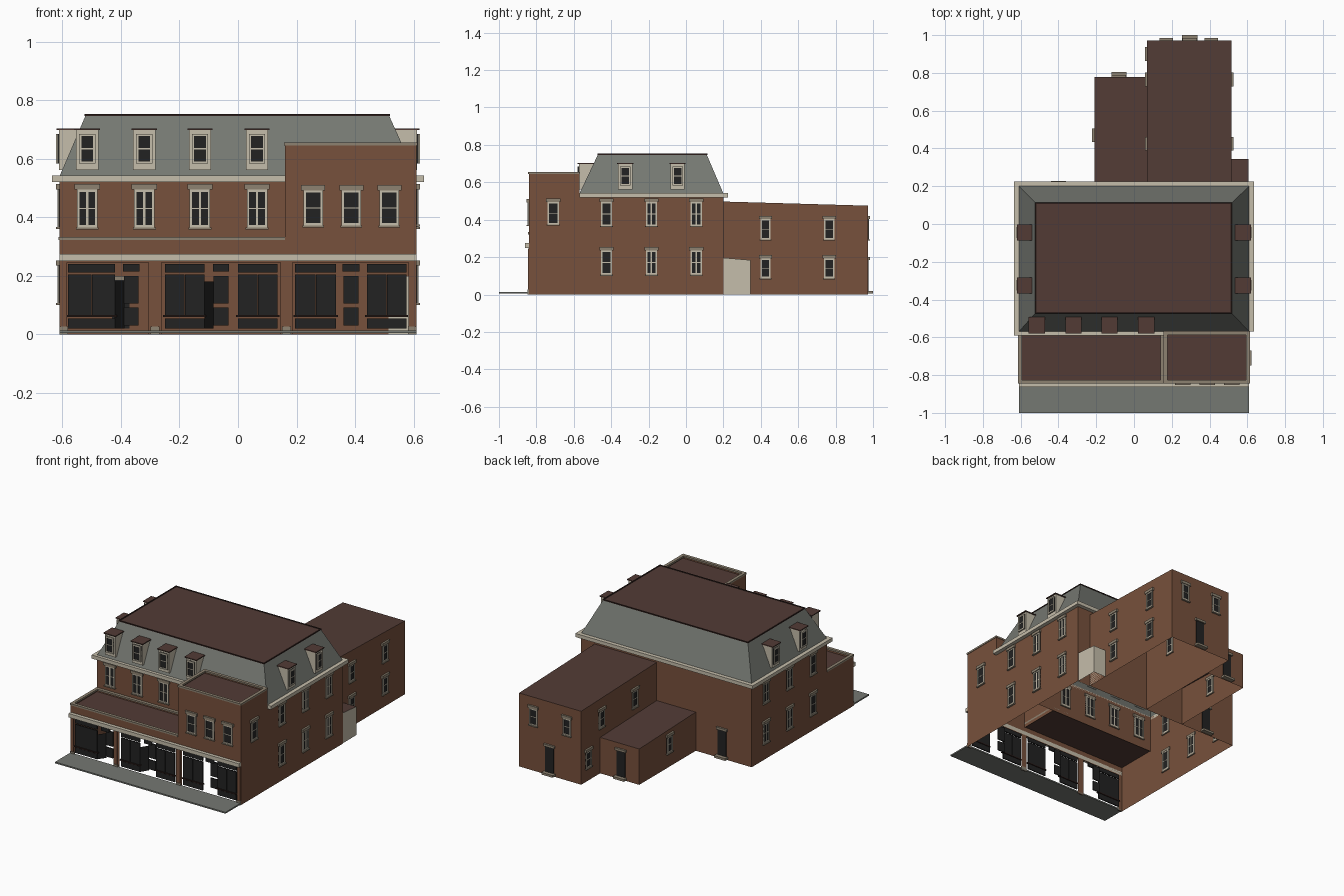
import bpy, bmesh, math
from mathutils import Matrix, Vector

cube = bpy.data.objects.get("Cube")
if cube:
    bpy.data.objects.remove(cube, do_unlink=True)


def material(name, r, g, b):
    m = bpy.data.materials.new(name)
    m.use_nodes = True
    m.diffuse_color = (r, g, b, 1)
    m.node_tree.nodes["Principled BSDF"].inputs["Base Color"].default_value = (r, g, b, 1)
    return m


BRICK = material("red brown brick", .185, .082, .045)
SLATE = material("grey slate", .178, .188, .168)
ROOF = material("dark brown roofing", .084, .044, .036)
CREAM = material("cream trim", .56, .51, .405)
STONE = material("weathered stone", .27, .225, .165)
GLASS = material("black glass", .016, .016, .016)
EDGE = material("roof edging", .024, .012, .010)

# Outward direction and turn of each side of the building
ANGLE = {"front": 0, "right": 90, "back": 180, "left": -90}
OUT = {"front": (0, -1, 0), "right": (1, 0, 0), "back": (0, 1, 0), "left": (-1, 0, 0)}


def spot(side, depth, along, z=0):
    """World point on a wall plane of the given side."""
    if side in ("front", "back"):
        return Vector((along, depth, z))
    return Vector((depth, along, z))


class Part:
    """Collects boxes and flat faces into one named object."""

    def __init__(self, name):
        self.name, self.bm, self.mats = name, bmesh.new(), []

    def paint(self, faces, mat):
        if mat not in self.mats:
            self.mats.append(mat)
        for f in faces:
            f.material_index = self.mats.index(mat)

    def box(self, x, y, z, mat):
        lo, hi = Vector((x[0], y[0], z[0])), Vector((x[1], y[1], z[1]))
        m = Matrix.Translation((lo + hi) / 2) @ Matrix.Diagonal((*(hi - lo), 1))
        made = bmesh.ops.create_cube(self.bm, size=1, matrix=m)
        self.paint({f for v in made["verts"] for f in v.link_faces}, mat)

    def face(self, points, mat, out):
        f = self.bm.faces.new([self.bm.verts.new(p) for p in points])
        f.normal_update()
        if f.normal.dot(Vector(out)) < 0:
            f.normal_flip()
        self.paint([f], mat)

    def wall(self, side, depth, outline, mat=BRICK):
        self.face([spot(side, depth, a, z) for a, z in outline], mat, OUT[side])

    def ring(self, x, y, z, t, mat):
        """Four bars round a rectangle, t wide."""
        for ys in ((y[0], y[0] + t), (y[1] - t, y[1])):
            self.box(x, ys, z, mat)
        for xs in ((x[0], x[0] + t), (x[1] - t, x[1])):
            self.box(xs, (y[0] + t, y[1] - t), z, mat)

    def done(self, matrix=Matrix()):
        mesh = bpy.data.meshes.new(self.name)
        self.bm.to_mesh(mesh)
        self.bm.free()
        for m in self.mats:
            mesh.materials.append(m)
        ob = bpy.data.objects.new(self.name, mesh)
        ob.matrix_world = matrix
        bpy.context.scene.collection.objects.link(ob)


def placed(side, depth, along):
    turn = Matrix.Rotation(math.radians(ANGLE[side]), 4, "Z")
    return Matrix.Translation(spot(side, depth, along)) @ turn


def rect(a, b, z0, z1):
    return [(a, z0), (b, z0), (b, z1), (a, z1)]


def sash(p, w, z0, z1, bars, y=0):
    """Glass in a cream frame, with glazing bars."""
    h, t, mid = w / 2, .008, (z0 + z1) / 2
    p.box((-h, h), (y - .003, y + .003), (z0, z1), GLASS)
    for s in (-1, 1):
        x = s * (h - t / 2)
        p.box((x - t / 2, x + t / 2), (y - .007, y + .007), (z0, z1), CREAM)
    for z in (z0, z1 - t):
        p.box((t - h, h - t), (y - .007, y + .007), (z, z + t), CREAM)
    if "h" in bars:
        p.box((t - h, h - t), (y - .005, y + .005), (mid - .002, mid + .002), CREAM)
    if "v" in bars:
        p.box((-.004, .004), (y - .006, y + .006), (z0 + t, z1 - t), CREAM)


def window(name, side, depth, along, z0, z1, w=.062, bars="h"):
    p = Part(name)
    sash(p, w, z0, z1, bars)
    p.box((-w / 2 - .008, w / 2 + .008), (-.012, .008), (z1, z1 + .018), STONE)
    p.box((-w / 2 - .004, w / 2 + .004), (-.012, .008), (z0 - .007, z0), STONE)
    p.done(placed(side, depth, along))


def door(name, depth, along):
    p = Part(name)
    p.box((-.03, .03), (-.004, .004), (.02, .185), GLASS)
    p.box((-.038, .038), (-.012, .008), (.185, .2), STONE)
    p.box((-.04, .04), (-.028, 0), (.006, .02), STONE)
    p.done(placed("back", depth, along))


def dormer(name, side, depth, along):
    """Wedge-sided dormer with a flat cap, running back into the slope."""
    p = Part(name)
    h, z0, z1 = .038, .562, .698
    for s in (-h, h):
        p.face([(s, 0, z0), (s, 0, z1), (s, .08, z1), (s, .015, z0)], CREAM, (s, 0, 0))
    p.face([(-h, 0, z0), (h, 0, z0), (h, 0, z1), (-h, 0, z1)], CREAM, (0, -1, 0))
    p.face([(-h, 0, z0), (h, 0, z0), (h, .015, z0), (-h, .015, z0)], CREAM, (0, 0, -1))
    sash(p, .056, .583, .685, "h", -.002)
    p.box((-.043, .043), (-.008, .08), (z1, z1 + .006), ROOF)
    p.done(placed(side, depth, along))


# Outer walls, open underneath
W, F, M, B, T = .61, -.84, -.57, .2, .16
walls = Part("main_walls")
for side, x, top in (("right", W, .655), ("left", -W, .33)):
    walls.wall(side, x, rect(M, B, 0, .54))
    walls.wall(side, x, rect(F, M, 0, top))
walls.wall("back", B, rect(-W, W, 0, .54))
walls.wall("front", M, rect(-W, W, .3, .54))
walls.wall("back", M, rect(T, W, .54, .655))
walls.wall("left", T, rect(F, M, .3, .655))
walls.wall("front", F, rect(-W, W, .245, .33))
walls.wall("front", F, rect(T, W, .33, .655))
walls.done()

# Front roofs behind their parapets
flat = Part("front_roofs")
for x, z in (((-W, T), .305), ((T, W), .63)):
    flat.face([(x[0], F, z), (x[1], F, z), (x[1], M, z), (x[0], M, z)], ROOF, (0, 0, 1))
flat.done()
cap = Part("parapet_caps")
cap.ring((-W - .003, T), (F - .005, M), (.322, .333), .02, STONE)
cap.ring((T - .003, W + .003), (F - .005, M + .003), (.645, .656), .02, STONE)
cap.done()

# Mansard roof
mansard = Part("mansard_roof")
low = [(-W, M, .54), (W, M, .54), (W, B, .54), (-W, B, .54)]
high = [(-.52, -.47, .75), (.515, -.47, .75), (.515, .11, .75), (-.52, .11, .75)]
for i, side in enumerate(("front", "right", "back", "left")):
    j = (i + 1) % 4
    mansard.face([low[i], low[j], high[j], high[i]], SLATE, OUT[side])
mansard.face(high, ROOF, (0, 0, 1))
mansard.ring((-.524, .519), (-.474, .114), (.746, .753), .008, EDGE)
mansard.done()

# Cornices
eaves = Part("eaves_cornice")
eaves.box((-.635, T), (-.59, M), (.52, .543), CREAM)
eaves.box((-.635, .635), (B, .225), (.52, .543), CREAM)
for x in ((-.635, -W), (W, .635)):
    eaves.box(x, (M, B), (.52, .543), CREAM)
eaves.done()
shop_cornice = Part("shop_cornice")
shop_cornice.box((-W, W), (-.862, F), (.25, .275), CREAM)
shop_cornice.done()

# Shop front: brick piers, then glazing standing free between them
piers = Part("shop_piers")
for a, b in ((-W, -.588), (-.305, -.262), (.145, .186), (.583, W)):
    piers.wall("front", F, rect(a, b, 0, .245))
    mid = min(max((a + b) / 2, -.595), .595)
    piers.box((mid - .015, mid + .015), (F - .008, F), (0, .026), STONE)
    piers.box((mid - .01, mid + .01), (F - .005, F), (.026, .245), BRICK)
piers.done()
shop = Part("shop_glazing")
for a, b in ((-.58, -.42), (-.25, -.115), (0, .135), (.195, .335), (.44, .575)):
    y, m = (F, F + .008), (a + b) / 2
    shop.box((a, b), y, (.212, .24), GLASS)
    shop.box((a, m - .001), y, (.066, .205), GLASS)
    shop.box((m + .001, b), y, (.066, .205), GLASS)
    shop.box((a, b), y, (.02, .055), GLASS)
    shop.box((a - .006, b + .006), (F - .006, F + .008), (.059, .066), EDGE)
for a, b in ((-.39, -.34), (-.083, -.033), (.36, .412)):
    y = (-.795, -.788)
    shop.box((a - .003, b + .003), (F, F + .008), (.214, .24), GLASS)
    shop.box((a, b), y, (.105, .2), GLASS)
    shop.box((a, b), y, (.03, .092), GLASS)
for a, b in ((-.422, -.387), (-.115, -.084)):
    shop.face([(a, F, .02), (b, -.79, .02), (b, -.79, .18), (a, F, .18)], GLASS, (1, -1, 0))
shop.done()

# Rear wings with gently falling roofs, and the pale side porch
def wing(name, x, y, z0, z1, mat, front=False):
    p = Part(name)
    slope = [(y[0], 0), (y[1], 0), (y[1], z1), (y[0], z0)]
    p.wall("left", x[0], slope, mat)
    p.wall("right", x[1], slope, mat)
    p.wall("back", y[1], rect(x[0], x[1], 0, z1), mat)
    if front:
        p.wall("front", y[0], rect(x[0], x[1], 0, z0), mat)
    p.face([(x[0], y[0], z0), (x[1], y[0], z0), (x[1], y[1], z1), (x[0], y[1], z1)],
           ROOF, (0, 0, 1))
    p.done()


wing("long_rear_wing", (.07, .515), (B, .972), .497, .475, BRICK)
wing("small_rear_wing", (-.21, .07), (B, .778), .25, .232, BRICK)
wing("side_porch", (.515, .607), (.195, .345), .197, .184, CREAM, True)

pavement = Part("pavement")
pavement.box((-W, W), (-1, F), (.005, .014), SLATE)
pavement.done()

# Windows, dormers and doors
for x in (-.515, -.32, -.13, .065):
    window("upper_front_window", "front", M, x, .365, .495, .07, "hv")
    dormer("front_dormer", "front", -.572, x)
for x in (.257, .387, .517):
    window("tall_block_window", "front", F, x, .372, .492, .066)
window("tall_block_side_window", "right", W, -.71, .375, .495)
for side, s in (("right", 1), ("left", -1)):
    for y, bars in ((-.425, "h"), (-.185, "hv"), (.055, "hv")):
        for z in (.107, .367):
            window(side + "_window", side, s * W, y, z, z + .128, .06, bars)
    for y in (-.325, -.045):
        dormer(side + "_dormer", side, s * .612, y)
for y in (.425, .765):
    window("wing_upper_window", "right", .515, y, .295, .403, .056)
    window("wing_lower_window", "right", .515, y, .087, .193, .056)
    window("wing_inner_window", "left", .07, y, .295, .403, .056)
window("wing_inner_lower_window", "left", .07, .9, .087, .193, .056)
window("small_wing_window", "left", -.21, .47, .095, .2, .056)
for x in (.17, .41):
    window("wing_rear_window", "back", .972, x, .295, .403, .056)
for name, y, x in (("long_wing_door", .972, .295), ("small_wing_door", .778, -.08),
                   ("main_rear_door", B, -.4)):
    door(name, y, x)
